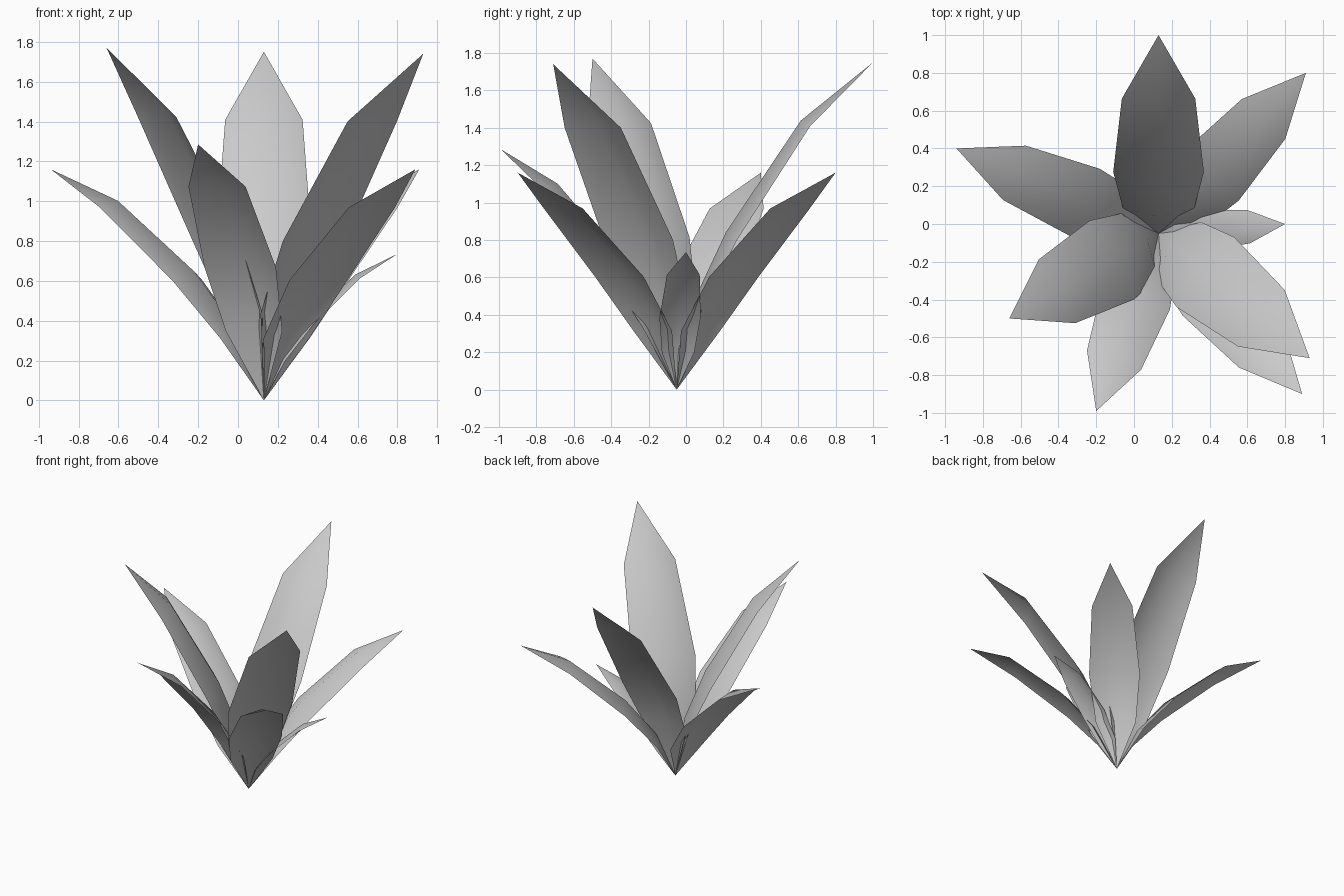
import bpy
from mathutils import Vector

if "Cube" in bpy.data.objects:
    bpy.data.objects.remove(bpy.data.objects["Cube"])

BASE = Vector((0.13, -0.05, 0))
Z = Vector((0, 0, 1))

# (tip position, widest half-width, bend style)
STEEP = [(0.13, 0.25, 0.79), (0.31, 0.46, 1.0), (0.68, 0.805, 0.81)]
SPREAD = [(0.15, 0.27, 0.79), (0.36, 0.52, 1.0), (0.713, 0.835, 0.80)]
LEAVES = [
    ((0.13, 1.00, 1.75), 0.24, STEEP),
    ((0.93, -0.71, 1.74), 0.24, STEEP),
    ((-0.66, -0.50, 1.77), 0.24, STEEP),
    ((0.91, 0.80, 1.16), 0.195, SPREAD),
    ((0.89, -0.90, 1.16), 0.195, SPREAD),
    ((-0.94, 0.40, 1.16), 0.195, SPREAD),
    ((-0.20, -0.99, 1.285), 0.19, SPREAD),
    ((0.80, 0.00, 0.735), 0.11, SPREAD),
]


def make_leaf(name, tip, half, stations):
    """Pointed blade, two faces wide, with a slightly raised midrib."""
    tip = Vector(tip)
    out = Vector((tip.x - BASE.x, tip.y - BASE.y, 0))
    reach = out.length
    out.normalize()
    side = Z.cross(out)
    # normal to the blade, pointing to the plant's centre
    inward = (Z * reach - out * tip.z).normalized()
    verts = [BASE.copy()]
    for r, z, w in stations:
        c = BASE + out * (reach * r) + Z * (tip.z * z)
        h = half * w
        verts += [c - side * h, c + inward * (h * 0.3), c + side * h]
    verts.append(tip)
    last = len(verts) - 1
    faces = [(0, 1, 2), (0, 2, 3)]
    for a in (1, 4):
        faces += [(a, a + 3, a + 4, a + 1), (a + 1, a + 4, a + 5, a + 2)]
    faces += [(7, last, 8), (8, last, 9)]
    mesh = bpy.data.meshes.new(name)
    mesh.from_pydata(verts, [], faces)
    for p in mesh.polygons:
        p.use_smooth = True
    obj = bpy.data.objects.new(name, mesh)
    bpy.context.collection.objects.link(obj)


for i, (tip, half, stations) in enumerate(LEAVES):
    make_leaf(f"leaf_{i + 1}", tip, half, stations)
